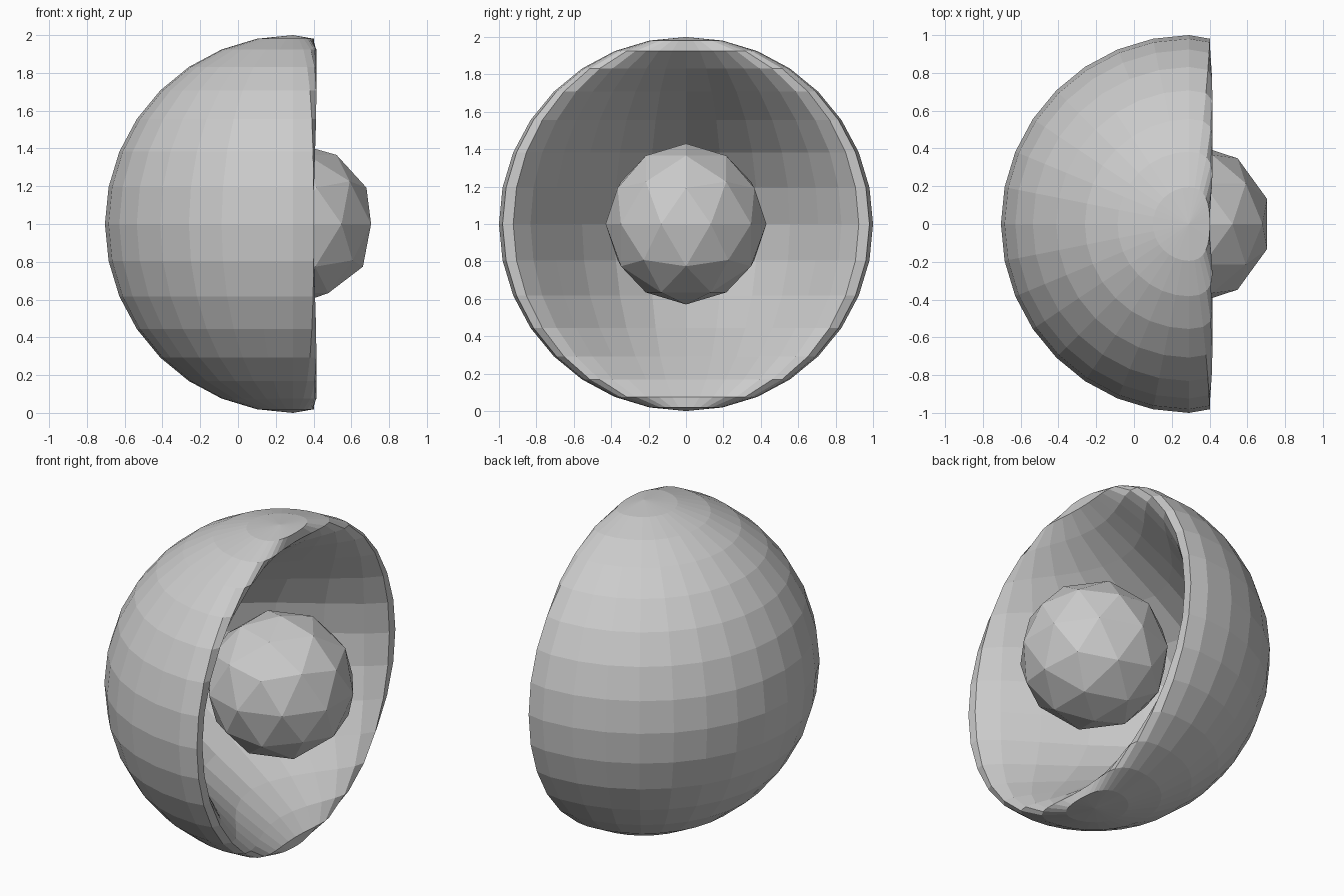
import bpy, bmesh
from mathutils import Vector

if "Cube" in bpy.data.objects:
    bpy.data.objects.remove(bpy.data.objects["Cube"])

CX, CZ = 0.2955, 1.0
PUSH, REACH = 1.97, 1.455


def finish(name, bm):
    mesh = bpy.data.meshes.new(name)
    bm.to_mesh(mesh)
    bm.free()
    obj = bpy.data.objects.new(name, mesh)
    obj.location = (CX, 0, CZ)
    bpy.context.collection.objects.link(obj)
    return obj


# Hollow shell: a sphere with its +x pole pushed in, smooth falloff to the rim
bm = bmesh.new()
bmesh.ops.create_uvsphere(bm, u_segments=32, v_segments=16, radius=1.0)
tip = Vector((1, 0, 0))
for v in bm.verts:
    t = max(0.0, 1 - (v.co - tip).length / REACH)
    v.co.x -= PUSH * t * t * (3 - 2 * t)
finish("hollow_shell", bm)

# Faceted ball in the middle of the bowl
bm = bmesh.new()
bmesh.ops.create_icosphere(bm, subdivisions=2, radius=0.43)
finish("inner_ball", bm)
